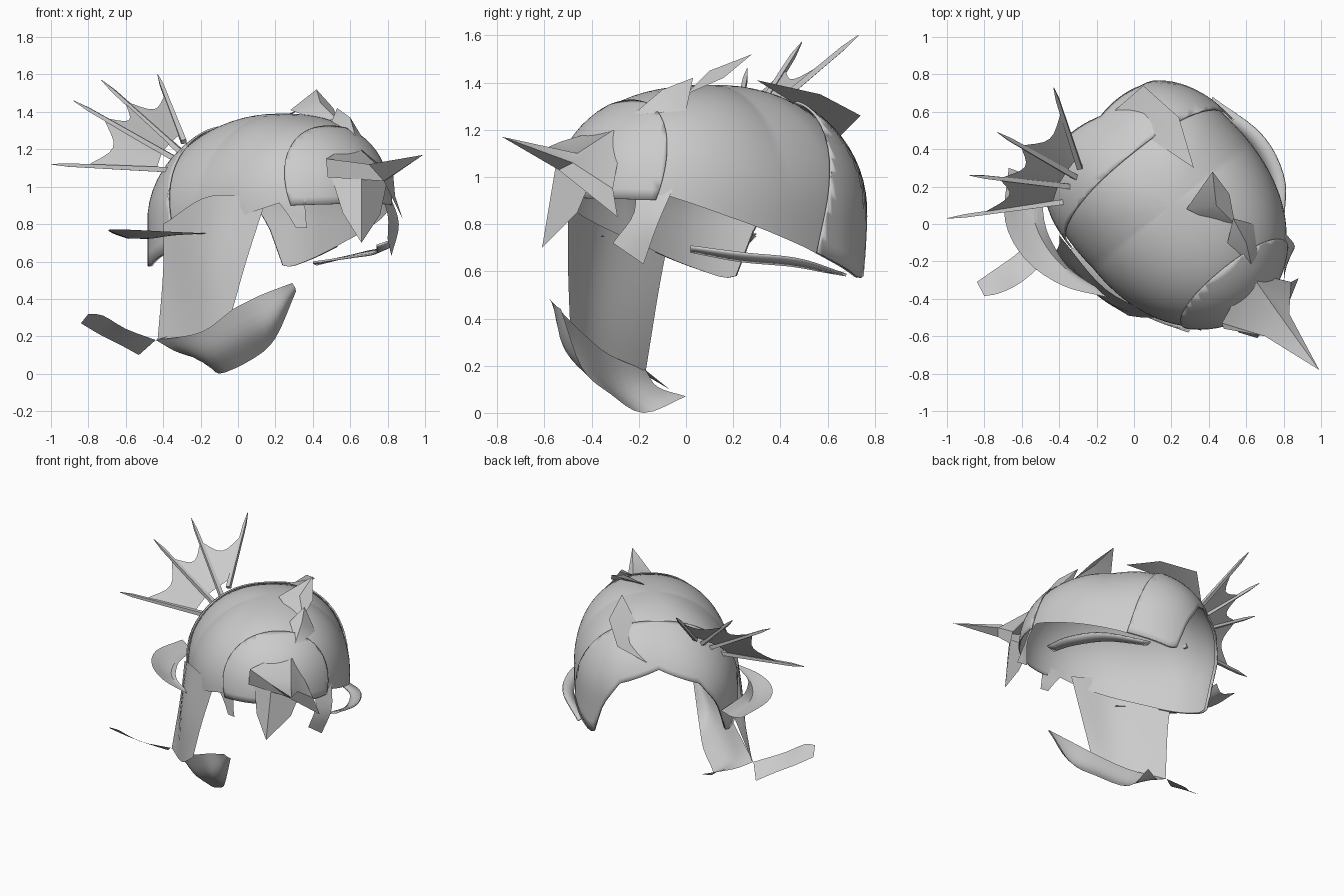
import bpy, bmesh, math
from mathutils import Vector

if "Cube" in bpy.data.objects:
    bpy.data.objects.remove(bpy.data.objects["Cube"])

# helmet frame: a = towards the face, b = towards its left side
def world(a, b, z):
    return Vector((.2 + .62 * a + .78 * b, .1 - .78 * a + .62 * b, z))

def make(name, verts, faces, thick=0, cut=None):
    me = bpy.data.meshes.new(name)
    me.from_pydata([tuple(v) for v in verts], [], faces)
    bm = bmesh.new()
    bm.from_mesh(me)
    bmesh.ops.remove_doubles(bm, verts=bm.verts, dist=.0005)
    if cut:
        a, sign, tilt = cut
        bmesh.ops.bisect_plane(bm, geom=bm.verts[:] + bm.edges[:] + bm.faces[:],
                               plane_co=world(a, 0, .9), plane_no=Vector((.62, -.78, tilt)) * sign,
                               clear_inner=True)
    bmesh.ops.recalc_face_normals(bm, faces=bm.faces)
    bm.to_mesh(me)
    bm.free()
    ob = bpy.data.objects.new(name, me)
    bpy.context.collection.objects.link(ob)
    if thick:
        m = ob.modifiers.new("thickness", 'SOLIDIFY')
        m.thickness = thick
    bpy.ops.object.select_all(action='DESELECT')
    ob.select_set(True)
    bpy.context.view_layer.objects.active = ob
    bpy.ops.object.shade_smooth_by_angle(angle=math.radians(35))
    return ob

def spline(pts, n):
    p = [Vector(q) for q in pts]
    p = [2 * p[0] - p[1]] + p + [2 * p[-1] - p[-2]]
    out = []
    for i in range(n + 1):
        u = i / n * (len(p) - 3)
        k = min(int(u), len(p) - 4)
        t = u - k
        a, b, c, d = p[k:k + 4]
        out.append(.5 * (2 * b + (c - a) * t + (2 * a - 5 * b + 4 * c - d) * t * t
                         + (3 * b - a - 3 * c + d) * t ** 3))
    return out

# smooth surface through a few rails
def loft(name, rails, n=12, m=8, thick=0):
    rows = [spline(r, n) for r in rails]
    cols = [spline([r[i] for r in rows], m) for i in range(n + 1)]
    verts = [v for c in cols for v in c]
    w = m + 1
    faces = [(i * w + j, i * w + j + 1, (i + 1) * w + j + 1, (i + 1) * w + j)
             for i in range(n) for j in range(m)]
    return make(name, verts, faces, thick)

# rim height around the helmet, by angle from the face
RIM = [(0, .93), (35, .92), (60, .83), (100, .70), (134, .57), (138, .58),
       (145, .80), (156, .98), (180, 1.08)]
def rim(deg):
    for (d0, z0), (d1, z1) in zip(RIM, RIM[1:]):
        if deg <= d1:
            return z0 + (z1 - z0) * (deg - d0) / (d1 - d0)
    return RIM[-1][1]

def dome(name, grow=1, drop=0, cut=None, thick=0, N=120, M=18):
    verts, faces = [], []
    top, base = 1.39, .85
    for i in range(N):
        f = 2 * math.pi * i / N
        c, s = math.cos(f), math.sin(f)
        ra, e = (.71, 2.08) if c > 0 else (.65, 2.08 + .45 * min(1, -c * 2))
        r = ((abs(c) / ra) ** e + (abs(s) / .54) ** e) ** (-1 / e)
        n = 1.97 + .52 * max(c, 0) + .12 * max(-c, 0)
        zr = rim(abs(math.degrees(math.atan2(s, c)))) - drop
        for j in range(M + 1):
            z = zr + (top - zr) * math.sin(j / M * math.pi / 2)
            h = min(1, max(0, (z - base) / (top - base)))
            k = (1 - h ** n) ** (1 / n) * r * grow
            k *= 1 + .12 * (1 - h) * max(0, -s) * max(0, -c)
            verts.append(world(k * c, k * s, z + (grow - 1) * .5 * h + .04 * k * s * h))
    w = M + 1
    for i in range(N):
        for j in range(M):
            p, q = i * w, (i + 1) % N * w
            faces.append((p + j, q + j, q + j + 1, p + j + 1))
    return make(name, verts, faces, thick, cut)

# main shell, neck band and brow
dome("helmet_shell")
dome("neck_band", 1.03, 0, (-.22, -1, .3), .01)
dome("brow_plate", 1.018, .02, (.57, 1, .3), .008)

# cheek guard
loft("cheek_guard", [
    [(-.40, -.06, .80), (-.15, -.35, .95), (.15, -.5, .93)],
    [(-.40, -.11, .55), (-.19, -.38, .58), (.05, -.5, .62)],
    [(-.43, -.17, .18), (-.2, -.38, .22), (-.03, -.49, .34)]])

# chin guard, curling under
loft("chin_guard", [
    [(-.44, -.17, .18), (-.22, -.33, .25), (-.02, -.45, .35), (.12, -.52, .42), (.29, -.58, .485)],
    [(-.31, -.12, .11), (-.17, -.28, .10), (.03, -.42, .20), (.17, -.52, .28), (.305, -.56, .46)],
    [(-.13, 0, .07), (-.10, -.18, .0), (.08, -.32, .08), (.2, -.44, .19), (.31, -.53, .44)]], 16)

# tail at the jaw hinge
loft("chin_tail", [
    [(-.44, -.17, .18), (-.60, -.31, .24), (-.72, -.37, .31), (-.8, -.385, .32)],
    [(-.53, -.07, .10), (-.64, -.17, .16), (-.74, -.24, .21), (-.84, -.31, .27)]], 9, 3)

# side horn and the rim strip opposite
loft("side_horn", [
    [(-.67, .30, .75), (-.69, .02, .77), (-.58, -.19, .77), (-.38, -.33, .76), (-.15, -.39, .75)],
    [(-.57, .27, .72), (-.56, .05, .72), (-.48, -.13, .72), (-.34, -.27, .74), (-.15, -.38, .75)],
    [(-.5, .30, .76), (-.48, .02, .76), (-.42, -.13, .76), (-.33, -.25, .75), (-.15, -.37, .75)]],
    16, 5)
loft("rim_strip", [
    [(.80, .02, .71), (.80, .25, .68), (.68, .48, .655), (.42, .68, .59)],
    [(.74, .02, .69), (.73, .23, .65), (.61, .45, .63), (.40, .62, .60)]], 14, 2, .012)

# spread fin: four spines with scalloped webs
BASE = [Vector(p) for p in ((-.29, .3, 1.24), (-.31, .25, 1.19), (-.34, .2, 1.15), (-.36, .12, 1.09))]
TIPS = [Vector(p) for p in ((-.43, .73, 1.6), (-.73, .49, 1.57), (-.88, .26, 1.46), (-1, .03, 1.12))]
def spike(name, p, q, r):
    d = (q - p).normalized()
    u = d.orthogonal().normalized()
    v = d.cross(u)
    vs = []
    for t, k in ((0, 1), (.85, .65), (1, .1)):
        vs += [p.lerp(q, t) + (u * math.cos(x) + v * math.sin(x)) * r * k
               for x in (0, math.pi / 2, math.pi, 1.5 * math.pi)]
    fs = [(4 * j + i, 4 * j + (i + 1) % 4, 4 * j + 4 + (i + 1) % 4, 4 * j + 4 + i)
          for j in (0, 1) for i in range(4)]
    make(name, vs, fs + [(0, 1, 2, 3), (8, 9, 10, 11)])
for i in range(4):
    spike("fin_spine", BASE[i], TIPS[i], .02)
    if i < 3:
        a0, b0 = BASE[i].lerp(TIPS[i], .12), BASE[i + 1].lerp(TIPS[i + 1], .12)
        a1, b1 = BASE[i].lerp(TIPS[i], .7), BASE[i + 1].lerp(TIPS[i + 1], .7)
        mid = (a1 + b1) / 2 * .72 + (a0 + b0) / 2 * .28
        outer = spline([a1, mid, b1], 8)
        inner = [a0.lerp(b0, k / 8) for k in range(9)]
        make("fin_web", inner + outer, [(k, k + 1, k + 10, k + 9) for k in range(8)])

# forehead horn: pinched spike flaring into four arms
make("forehead_horn",
     [(.99, -.78, 1.17), (.76, -.46, 1.10), (.70, -.60, 1.12), (.78, -.54, 1.03), (.83, -.48, 1.06),
      (.62, -.26, 1.23), (.47, -.53, 1.15), (.48, -.56, 1.05), (.84, -.31, .95), (.88, -.29, .83)],
     [(0, 1, 2), (0, 2, 3), (0, 3, 4), (0, 4, 1), (1, 5, 6, 2), (2, 6, 7, 3),
      (3, 9, 8, 4), (4, 8, 5, 1)])

# nose guard and brow prongs
make("nose_guard",
     [(.50, -.52, 1.05), (.66, -.55, 1.06), (.80, -.38, 1.04), (.56, -.58, .86), (.66, -.61, .70),
      (.76, -.46, .85)], [(0, 1, 4, 3), (1, 2, 5, 4)])
loft("left_prong", [
    [(.75, -.22, 1.0), (.80, -.22, .85), (.80, -.31, .72)],
    [(.81, -.05, .96), (.86, -.12, .80), (.82, -.18, .63)]], 8, 3)
loft("right_prong", [
    [(.19, -.52, .95), (.26, -.54, .86), (.31, -.56, .78)],
    [(.36, -.56, .97), (.36, -.57, .86), (.37, -.57, .78)]], 6, 2)

# crest fins along the top
make("crest_fin", [(.28, .08, 1.41), (.42, .28, 1.52), (.51, .16, 1.42), (.54, .0, 1.35),
                   (.44, .10, 1.45), (.36, .04, 1.38)],
     [(0, 1, 4), (1, 2, 4), (2, 3, 4), (3, 5, 4), (5, 0, 4)])
make("front_crest_fin", [(.63, -.23, 1.26), (.53, .03, 1.42), (.60, -.10, 1.37), (.64, .0, 1.28),
                         (.50, -.10, 1.35), (.66, -.16, 1.27)],
     [(0, 4, 2), (4, 1, 2), (0, 2, 5), (5, 2, 3), (2, 1, 3)])

# rear crest plate
make("rear_crest_plate", [(.32, .30, 1.41), (.24, .57, 1.35), (.05, .74, 1.26), (-.1, .61, 1.13),
                          (.08, .46, 1.31)],
     [(0, 1, 4), (1, 2, 3, 4)])
